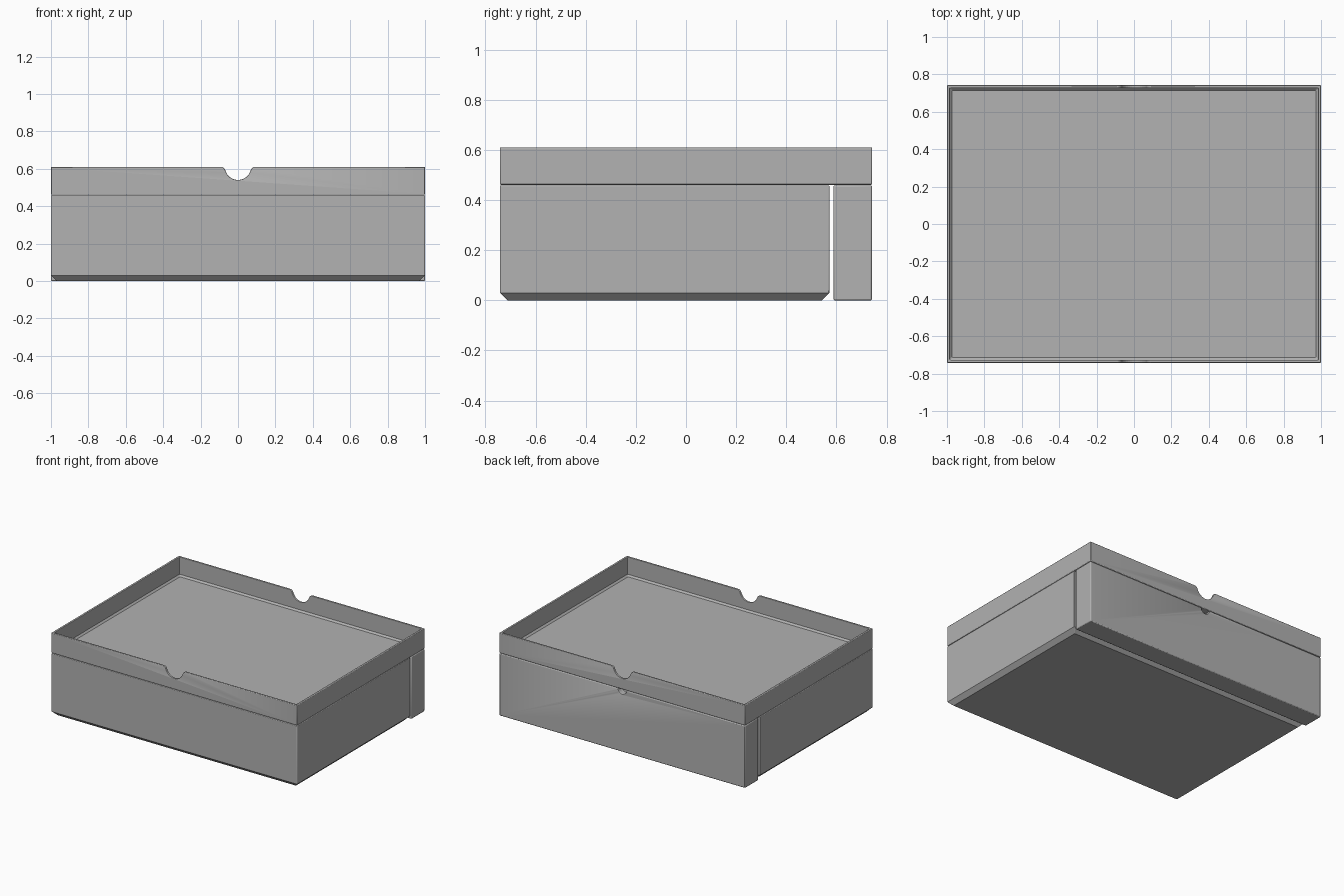
import bpy, bmesh, math

default = bpy.data.objects.get("Cube")
if default:
    bpy.data.objects.remove(default, do_unlink=True)

GREY = (0.445, 0.445, 0.445, 1)
grey = bpy.data.materials.new("plain grey")
grey.use_nodes = True
grey.diffuse_color = GREY
grey.node_tree.nodes["Principled BSDF"].inputs["Base Color"].default_value = GREY


def finish(name, bm):
    bmesh.ops.recalc_face_normals(bm, faces=bm.faces)
    mesh = bpy.data.meshes.new(name)
    bm.to_mesh(mesh)
    bm.free()
    mesh.materials.append(grey)
    obj = bpy.data.objects.new(name, mesh)
    bpy.context.collection.objects.link(obj)
    return obj


def box_bm(low, high):
    bm = bmesh.new()
    bmesh.ops.create_cube(bm, size=1)
    for v in bm.verts:
        v.co = [(a + b) / 2 + c * (b - a) for a, b, c in zip(low, high, v.co)]
    return bm


def prism(name, outline, y0, y1):
    """Extrude an x-z outline along y."""
    bm = bmesh.new()
    face = bm.faces.new([bm.verts.new((x, y0, z)) for x, z in outline])
    new = bmesh.ops.extrude_face_region(bm, geom=[face])["geom"]
    bmesh.ops.translate(bm, vec=(0, y1 - y0, 0),
                        verts=[g for g in new if isinstance(g, bmesh.types.BMVert)])
    return finish(name, bm)


def cut(obj, cutter):
    cutter.hide_render = True
    cutter.hide_set(True)
    mod = obj.modifiers.new("cut", 'BOOLEAN')
    mod.operation = 'DIFFERENCE'
    mod.solver = 'EXACT'
    mod.object = cutter


def soften(obj, width=0.006):
    mod = obj.modifiers.new("soft edges", 'BEVEL')
    mod.width = width
    mod.segments = 2
    mod.limit_method = 'ANGLE'
    mod.angle_limit = math.radians(50)


def arc(cx, cz, r, start, end, steps=8):
    angles = [math.radians(start + (end - start) * i / steps) for i in range(steps + 1)]
    return [(cx + r * math.cos(a), cz + r * math.sin(a)) for a in angles]


SEAM, TOP, DEPTH = 0.46, 0.61, 0.742

# Main body with a chamfered foot
bm = box_bm((-1, -DEPTH, 0), (1, 0.572, SEAM - 0.001))
foot = [e for e in bm.edges if all(v.co.z < 0.01 for v in e.verts)]
bmesh.ops.bevel(bm, geom=foot, offset=0.03, segments=1, affect='EDGES')
body = finish("main_body", bm)
soften(body, 0.004)

# Separate block along the back, with a small finger recess in its top edge
block = finish("back_block", box_bm((-1, 0.588, 0), (1, DEPTH, SEAM - 0.001)))
cut(block, prism("recess_cutter", arc(0, SEAM, 0.035, 0, 360, 24)[:-1], 0.70, 0.80))
soften(block)

# Open tray on top
tray = finish("top_tray", box_bm((-1, -DEPTH, SEAM + 0.001), (1, DEPTH, TOP)))
bm = box_bm((-0.984, -0.726, SEAM + 0.012), (0.984, 0.726, TOP + 0.1))
rim = [e for e in bm.edges if all(v.co.z < 0.5 for v in e.verts)]
bmesh.ops.bevel(bm, geom=rim, offset=0.012, segments=1, affect='EDGES')
cut(tray, finish("tray_cutter", bm))

# Thumb notch with flared shoulders, through the front and back walls
notch = arc(-0.092, TOP - 0.025, 0.025, 90, 30, 5)
notch += arc(0, 0.61, 0.07, 205, 335, 14)
notch += arc(0.092, TOP - 0.025, 0.025, 150, 90, 5)
notch += [(0.092, TOP + 0.1), (-0.092, TOP + 0.1)]
cut(tray, prism("notch_cutter", notch, -1, 1))
soften(tray, 0.004)

# Smooth shading on the parts, keeping hard edges
bpy.ops.object.select_all(action='DESELECT')
for part in (body, block, tray):
    part.select_set(True)
bpy.context.view_layer.objects.active = tray
bpy.ops.object.shade_smooth_by_angle(angle=math.radians(30))
